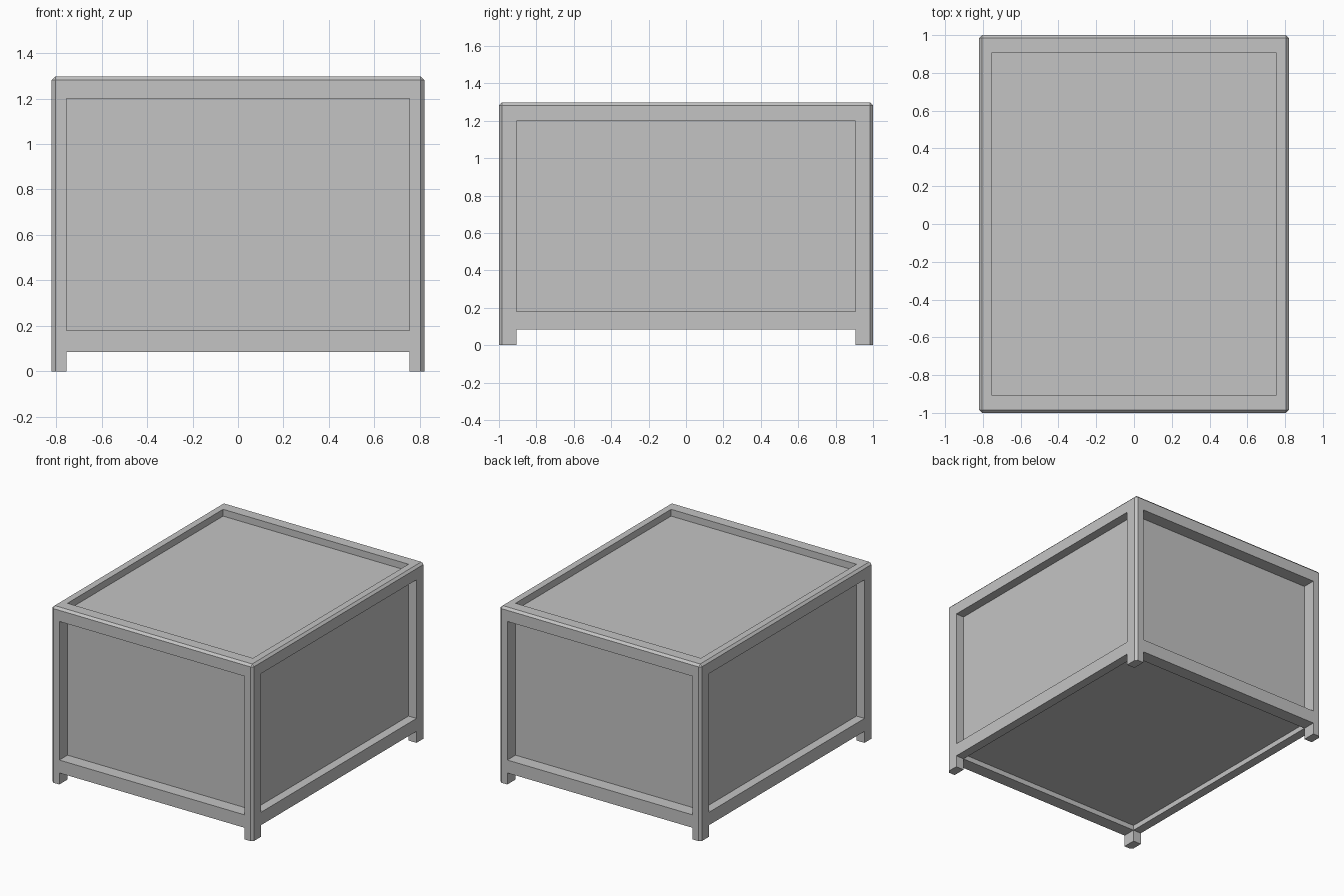
import bpy
import bmesh

# Remove the default cube
if "Cube" in bpy.data.objects:
    bpy.data.objects.remove(bpy.data.objects["Cube"], do_unlink=True)

# Overall half sizes, height, and inner edges of the frame
HX, HY, H = 0.82, 1.0, 1.298
IX, IY = 0.755, 0.905
RAIL_LOW, RAIL_TOP, OPEN_TOP = 0.085, 0.18, 1.2
FLOOR, LID = 0.122, 1.248
CHAMFER = 0.016

grey = bpy.data.materials.new("plain grey")
grey.use_nodes = True
colour = (0.55, 0.55, 0.55, 1)
grey.diffuse_color = colour
grey.node_tree.nodes["Principled BSDF"].inputs["Base Color"].default_value = colour


def box(name, hx, hy, z0, z1, chamfer=0):
    """Box centred on x and y, with optional chamfer on all but the bottom edges."""
    bm = bmesh.new()
    bmesh.ops.create_cube(bm, size=2)
    for v in bm.verts:
        v.co = (v.co.x * hx, v.co.y * hy, z1 if v.co.z > 0 else z0)
    if chamfer:
        edges = [e for e in bm.edges if max(v.co.z for v in e.verts) > z0]
        bmesh.ops.bevel(bm, geom=edges, offset=chamfer, segments=1,
                        affect='EDGES', profile=0.5)
    mesh = bpy.data.meshes.new(name)
    bm.to_mesh(mesh)
    bm.free()
    obj = bpy.data.objects.new(name, mesh)
    obj.data.materials.append(grey)
    bpy.context.collection.objects.link(obj)
    return obj


def cut(target, hx, hy, z0, z1):
    """Subtract a box from the target and discard the cutter."""
    cutter = box("cutter", hx, hy, z0, z1)
    cutter.hide_render = True
    mod = target.modifiers.new("cut", 'BOOLEAN')
    mod.operation = 'DIFFERENCE'
    mod.solver = 'EXACT'
    mod.object = cutter
    bpy.context.view_layer.objects.active = target
    bpy.ops.object.modifier_apply(modifier=mod.name)
    bpy.data.objects.remove(cutter, do_unlink=True)


# Frame of posts and rails: openings through each axis, then gaps between the feet
frame = box("crate_frame", HX, HY, 0, H, CHAMFER)
cut(frame, IX, IY, -1, 2)
for hx, hy in ((2, IY), (IX, 2)):
    cut(frame, hx, hy, RAIL_TOP, OPEN_TOP)
    cut(frame, hx, hy, -1, RAIL_LOW)

# Recessed walls, lid and floor
box("inner_panels", IX, IY, FLOOR, LID)
